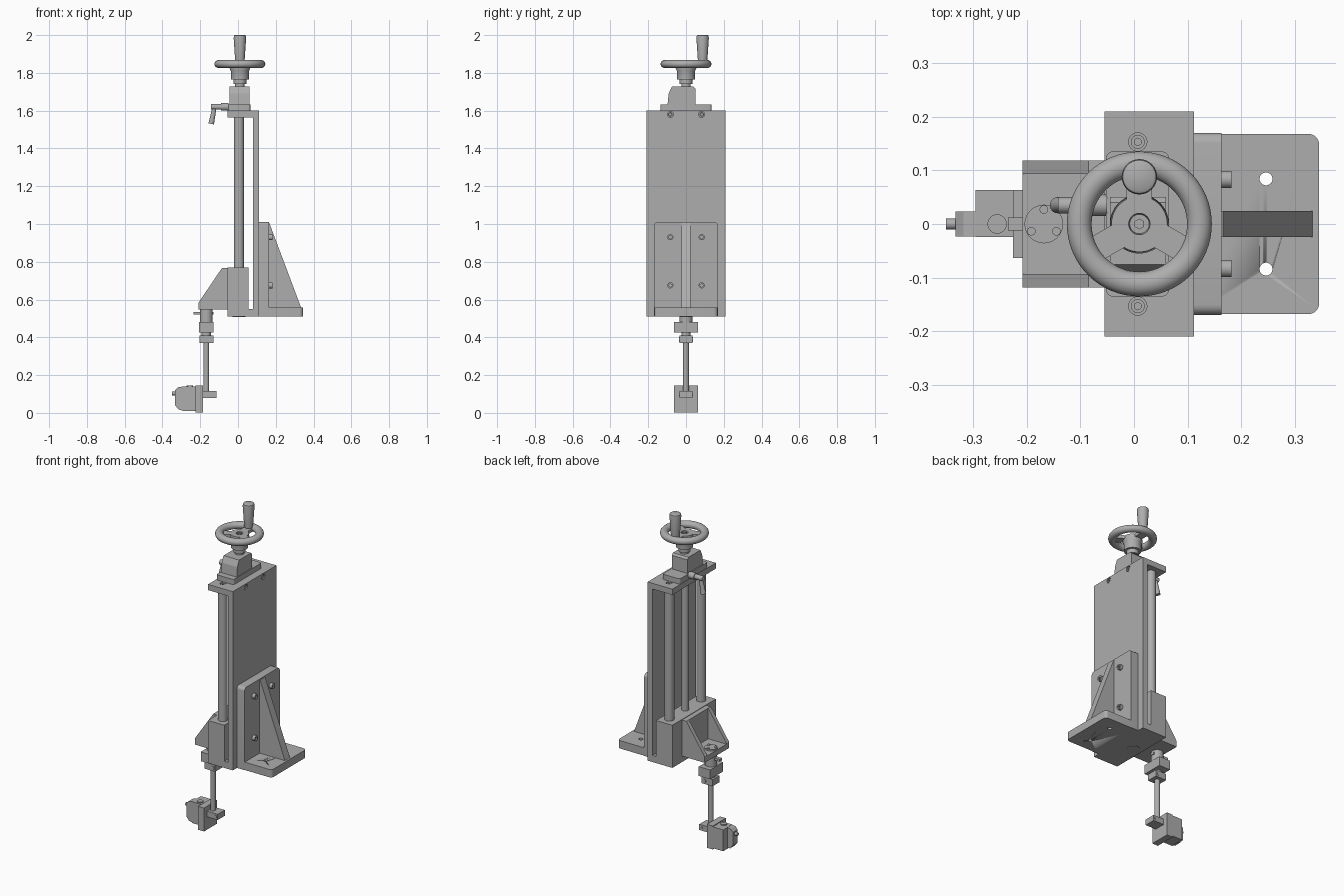
import bpy, bmesh, math
from mathutils import Vector

cube = bpy.data.objects.get("Cube")
if cube:
    bpy.data.objects.remove(cube, do_unlink=True)

grey = bpy.data.materials.new("machine grey")
grey.use_nodes = True
grey.diffuse_color = (0.42, 0.42, 0.42, 1)
grey.node_tree.nodes["Principled BSDF"].inputs["Base Color"].default_value = grey.diffuse_color


def finish(name, bm, smooth=False):
    bmesh.ops.recalc_face_normals(bm, faces=bm.faces)
    mesh = bpy.data.meshes.new(name)
    bm.to_mesh(mesh)
    bm.free()
    mesh.materials.append(grey)
    ob = bpy.data.objects.new(name, mesh)
    bpy.context.collection.objects.link(ob)
    if smooth:
        activate(ob)
        bpy.ops.object.shade_smooth_by_angle(angle=math.radians(35))
    return ob


def activate(ob):
    bpy.ops.object.select_all(action='DESELECT')
    ob.select_set(True)
    bpy.context.view_layer.objects.active = ob


def box(name, x, y, z, round_axis=None, radius=0.02, pick=lambda p: True):
    """Box from (min, max) pairs; edges along round_axis may be rounded."""
    bm = bmesh.new()
    bmesh.ops.create_cube(bm, size=1)
    for v in bm.verts:
        v.co = [r[0] if c < 0 else r[1] for c, r in zip(v.co, (x, y, z))]
    if round_axis is not None:
        edges = [e for e in bm.edges
                 if abs((e.verts[0].co - e.verts[1].co).normalized()[round_axis]) > 0.9
                 and pick((e.verts[0].co + e.verts[1].co) / 2)]
        bmesh.ops.bevel(bm, geom=edges, offset=radius, segments=5, profile=0.5, affect='EDGES')
    return finish(name, bm, round_axis is not None)


def rod(name, a, b, r, r2=None, sides=32):
    a, b = Vector(a), Vector(b)
    bm = bmesh.new()
    bmesh.ops.create_cone(bm, cap_ends=True, segments=sides, radius1=r,
                          radius2=r if r2 is None else r2, depth=(b - a).length)
    ob = finish(name, bm, sides > 8)
    ob.rotation_mode = 'QUATERNION'
    ob.rotation_quaternion = (b - a).to_track_quat('Z', 'Y')
    ob.location = (a + b) / 2
    return ob


def post(name, x, y, z0, z1, r, r2=None, sides=32):
    return rod(name, (x, y, z0), (x, y, z1), r, r2, sides)


def prism(name, pts, lo, hi, axis='y'):
    """Profile in xz pushed along y, or profile in yz pushed along x."""
    bm = bmesh.new()
    place = (lambda u, w, d: (u, d, w)) if axis == 'y' else (lambda u, w, d: (d, u, w))
    face = bm.faces.new([bm.verts.new(place(u, w, lo)) for u, w in pts])
    out = bmesh.ops.extrude_face_region(bm, geom=[face])
    step = Vector((0, hi - lo, 0)) if axis == 'y' else Vector((hi - lo, 0, 0))
    bmesh.ops.translate(bm, vec=step, verts=[g for g in out["geom"] if isinstance(g, bmesh.types.BMVert)])
    return finish(name, bm)


def lathe(name, pts, centre, closed=False, steps=64):
    bm = bmesh.new()
    vs = [bm.verts.new((r, 0, z)) for r, z in pts]
    es = [bm.edges.new(p) for p in zip(vs, vs[1:])]
    if closed:
        es.append(bm.edges.new((vs[-1], vs[0])))
    bmesh.ops.spin(bm, geom=vs + es, cent=(0, 0, 0), axis=(0, 0, 1), angle=math.tau, steps=steps)
    bmesh.ops.remove_doubles(bm, verts=bm.verts, dist=0.0001)
    ob = finish(name, bm, True)
    ob.location = centre
    return ob


def drill(ob, cutters):
    for c in cutters:
        c.hide_render = True
        activate(ob)
        m = ob.modifiers.new("hole", 'BOOLEAN')
        m.operation, m.object, m.solver = 'DIFFERENCE', c, 'EXACT'
        bpy.ops.object.modifier_apply(modifier=m.name)
        bpy.data.objects.remove(c, do_unlink=True)


def socket_screw(name, a, b, r):
    screw = rod(name, a, b, r, sides=24)
    a, b = Vector(a), Vector(b)
    drill(screw, [rod("cutter", a + (b - a) * 0.4, b + (b - a), r * 0.55, sides=6)])


# Slide: back plate, end plates, guide rods and lead screw
back = box("back_plate", (0.08, 0.112), (-0.21, 0.21), (0.51, 1.6))
top = box("top_end_plate", (-0.055, 0.08), (-0.21, 0.21), (1.565, 1.6))
box("bottom_end_plate", (-0.055, 0.08), (-0.21, 0.21), (0.51, 0.55))
post("lead_screw", 0.005, 0, 0.55, 1.6, 0.02)
post("bottom_bearing", 0.005, 0, 0.507, 0.53, 0.035)
drill(back, [rod("cutter", (0.1, y, 1.58), (0.13, y, 1.58), 0.016) for y in (-0.083, 0.083)])
for side, s in (("left", 1), ("right", -1)):
    post("guide_rod_" + side, 0.005, s * 0.153, 0.55, 1.57, 0.027)
    drill(top, [post("cutter", 0.007, s * 0.153, 1.58, 1.62, 0.017)])
    socket_screw("rod_screw_" + side, (0.007, s * 0.153, 1.575), (0.007, s * 0.153, 1.597), 0.013)
    socket_screw("plate_screw_" + side, (0.095, s * 0.083, 1.58), (0.109, s * 0.083, 1.58), 0.012)

# Carriage
box("carriage", (-0.055, 0.055), (-0.21, 0.21), (0.545, 0.77))

# Angle foot with rib and screws
box("foot_upright", (0.112, 0.163), (-0.17, 0.17), (0.51, 1.01), 0, 0.02, lambda p: p.z > 0.8)
foot = box("foot_base", (0.113, 0.345), (-0.168, 0.168), (0.51, 0.558), 2, 0.02, lambda p: p.x > 0.3)
drill(foot, [post("cutter", 0.246, y, 0.45, 0.6, 0.012) for y in (-0.084, 0.084)])
prism("foot_rib", [(0.16, 0.55), (0.333, 0.55), (0.333, 0.56), (0.166, 1.005), (0.16, 1.005)], -0.024, 0.024)
for y in (-0.083, 0.083):
    for z in (0.675, 0.93):
        socket_screw("foot_screw", (0.16, y, z), (0.182, y, z), 0.016)

# Tool bracket on the carriage
box("bracket_back", (-0.085, -0.055), (-0.118, 0.118), (0.547, 0.767))
box("bracket_shelf", (-0.208, -0.055), (-0.118, 0.118), (0.547, 0.58))
for side, s in (("left", 1), ("right", -1)):
    prism("bracket_cheek_" + side,
          [(-0.06, 0.55), (-0.208, 0.55), (-0.208, 0.585), (-0.085, 0.767), (-0.06, 0.767)],
          *sorted((s * 0.093, s * 0.118)))

# Tool spindle hanging from the bracket
TX = -0.168
post("flange_disc", TX, 0, 0.575, 0.588, 0.036)
for a in (90, 210, 330):
    t = math.radians(a)
    post("flange_screw", TX + 0.027 * math.cos(t), 0.027 * math.sin(t), 0.58, 0.593, 0.008, sides=16)
post("spindle_neck", TX, 0, 0.475, 0.55, 0.034)
box("index_tab", (-0.235, -0.13), (-0.012, 0.012), (0.52, 0.534))
box("spindle_block", (-0.207, -0.13), (-0.063, 0.063), (0.425, 0.482))
post("spindle_collar", TX, 0, 0.405, 0.43, 0.025)
box("rod_clamp", (-0.203, -0.13), (-0.034, 0.034), (0.37, 0.41))
rod("clamp_screw", (-0.147, -0.037, 0.39), (-0.147, 0.037, 0.39), 0.011, sides=16)
post("tool_rod", TX, 0, 0.08, 0.41, 0.015)

# Tool head
box("head_clamp", (-0.187, -0.113), (-0.034, 0.034), (0.08, 0.115))
rod("head_clamp_screw", (-0.127, -0.037, 0.098), (-0.127, 0.037, 0.098), 0.008, sides=16)
box("head_plate", (-0.225, -0.185), (-0.063, 0.063), (0.002, 0.145))
box("head_body", (-0.295, -0.225), (-0.024, 0.063), (0.01, 0.14))
post("head_cap", -0.255, 0, 0.135, 0.146, 0.018)
prism("head_nose", [(-0.29, 0.012), (-0.315, 0.018), (-0.333, 0.04), (-0.333, 0.12), (-0.318, 0.135),
                    (-0.29, 0.14)], -0.023, 0.023)
rod("head_nozzle", (-0.35, 0, 0.103), (-0.33, 0, 0.103), 0.01, sides=16)

# Drive housing above the top plate
WX = 0.01
box("housing_flange", (-0.052, 0.065), (-0.135, 0.135), (1.6, 1.632), 2, 0.012)
prism("housing", [(-0.098, 1.63), (0.05, 1.63), (0.05, 1.715), (0.04, 1.727), (-0.075, 1.727), (-0.092, 1.69)],
      -0.045, 0.06, 'x')
lathe("hub", [(0, 1.725), (0.025, 1.725), (0.025, 1.74), (0.034, 1.74), (0.034, 1.765), (0.048, 1.765),
              (0.048, 1.81), (0.055, 1.825), (0.052, 1.85), (0.02, 1.85), (0.018, 1.84), (0, 1.84)], (WX, 0, 0))
post("hub_screw", WX, 0, 1.835, 1.853, 0.01, sides=6)

# Clamping lever
rod("lever_hub", (-0.05, 0.035, 1.62), (-0.09, 0.035, 1.62), 0.02)
rod("lever_pin", (-0.05, 0.035, 1.62), (-0.142, 0.035, 1.62), 0.015)
rod("lever_arm", (-0.125, 0.035, 1.615), (-0.142, 0.035, 1.53), 0.011, 0.015)

# Hand wheel with three spokes and a tapered grip
rim = [(0.112 + 0.023 * math.cos(i * math.tau / 16), 1.847 + 0.021 * math.sin(i * math.tau / 16))
       for i in range(16)]
lathe("wheel_rim", rim, (WX, 0, 0), True)
for a in (90, 210, 330):
    spoke = box("wheel_spoke", (0.035, 0.105), (-0.024, 0.024), (1.83, 1.85))
    spoke.rotation_euler.z = math.radians(a)
    spoke.location.x = WX
lathe("wheel_grip", [(0, 1.855), (0.024, 1.855), (0.026, 1.88), (0.033, 1.985), (0.031, 1.997),
                     (0.026, 2.0), (0, 2.0)], (WX, 0.088, 0), steps=32)
